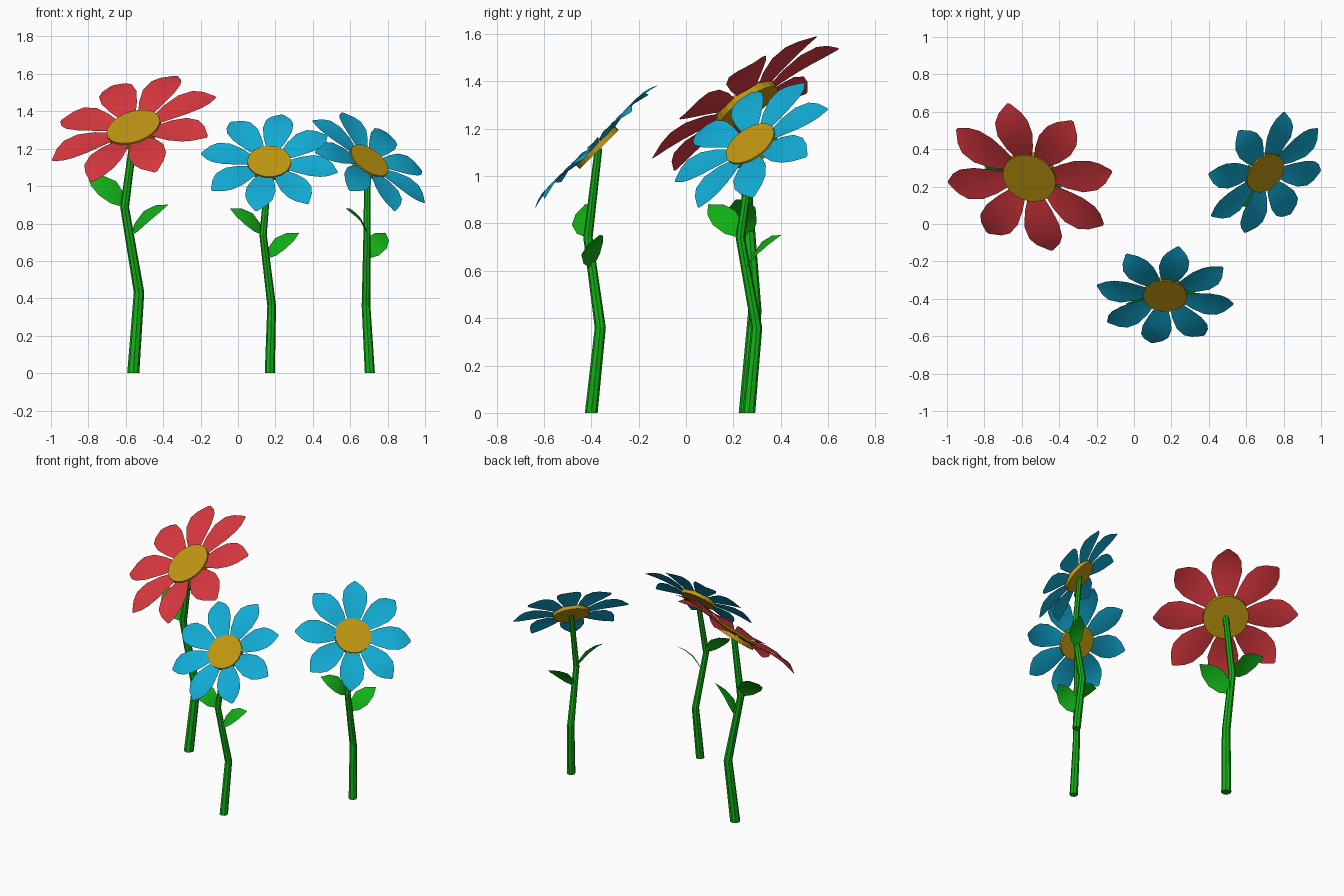
import bpy, bmesh, math
from mathutils import Vector, Matrix

if "Cube" in bpy.data.objects:
    bpy.data.objects.remove(bpy.data.objects["Cube"])


def material(name, rgb):
    m = bpy.data.materials.new(name)
    m.diffuse_color = (*rgb, 1)
    m.use_nodes = True
    m.node_tree.nodes["Principled BSDF"].inputs["Base Color"].default_value = m.diffuse_color
    return m


GREEN = material("leaf_green", (0.006, 0.43, 0.008))
YELLOW = material("centre_yellow", (0.53, 0.31, 0.006))
RED = material("petal_red", (0.69, 0.04, 0.05))
BLUE = material("petal_blue", (0.006, 0.41, 0.66))


def finish(name, bm, mat, smooth=False):
    bmesh.ops.recalc_face_normals(bm, faces=bm.faces)
    me = bpy.data.meshes.new(name)
    bm.to_mesh(me)
    bm.free()
    me.materials.append(mat)
    for p in me.polygons:
        p.use_smooth = smooth
    bpy.context.collection.objects.link(bpy.data.objects.new(name, me))


def bridge(bm, a, b, closed=False):
    n = len(a)
    for i in range(n if closed else n - 1):
        j = (i + 1) % n
        bm.faces.new((a[i], a[j], b[j], b[i]))


def tube(name, path, r0, r1, mat, sides=8):
    """Tapered, kinked stem with closed ends."""
    bm = bmesh.new()
    rings = []
    for i, p in enumerate(path):
        r = r0 + (r1 - r0) * i / (len(path) - 1)
        rings.append([bm.verts.new((p.x + r * math.cos(a), p.y + r * math.sin(a), p.z))
                      for a in (2 * math.pi * k / sides for k in range(sides))])
    for a, b in zip(rings, rings[1:]):
        bridge(bm, a, b, True)
    bm.faces.new(rings[0])
    bm.faces.new(rings[-1])
    finish(name, bm, mat)


def blade(bm, origin, along, side, up, profile, scale, cup):
    """Sheet with rows (distance, half width, lift), edges lifted by cup."""
    prev = None
    for d, w, h in profile:
        row = [bm.verts.new(origin + (along * d + side * (w * s)
                            + up * (h + cup * w * abs(s))) * scale) for s in (-1, 0, 1)]
        if prev:
            bridge(bm, prev, row)
        prev = row


PETAL = [(0.12, 0.042, 0.0), (0.20, 0.076, 0.014), (0.29, 0.100, 0.022),
         (0.37, 0.094, 0.020), (0.42, 0.065, 0.012), (0.47, 0.008, 0.0)]
LEAF = [(0.0, 0.008, 0.0), (0.22, 0.20, 0.08), (0.5, 0.27, 0.13),
        (0.78, 0.19, 0.09), (1.0, 0.01, 0.0)]


def flower(name, base, turn, size, centre, normal, first, petal_size, mat):
    base, centre = Vector(base), Vector(centre)
    rot = Matrix.Rotation(math.radians(turn), 3, 'Z')
    n = Vector(normal).normalized()
    u = Vector(first)
    u = (u - n * u.dot(n)).normalized()
    v = n.cross(u)

    def place(p):
        return base + rot @ Vector(p) * size

    # stem
    tube(name + "_stem",
         [base, place((0.010, 0.038, 0.36)), place((-0.036, -0.014, 0.74)), centre - n * 0.012],
         0.027 * size, 0.016 * size, GREEN)

    # two leaves
    bm = bmesh.new()
    for start, reach in (((-0.036, -0.014, 0.74), (-0.175, -0.012, 0.14)),
                         ((-0.020, 0.004, 0.61), (0.175, 0.03, 0.14))):
        d = Vector(reach)
        length = d.length * size
        d.normalize()
        w = Vector((0, -0.7, -0.7))
        w = (w - d * w.dot(d)).normalized()
        up = d.cross(w)
        if up.z < 0:
            up = -up
        blade(bm, place(start), rot @ d, rot @ w, rot @ up, LEAF, length, -0.1)
    finish(name + "_leaves", bm, GREEN, True)

    # ring of eight petals
    bm = bmesh.new()
    for k in range(8):
        a = k * math.pi / 4
        along = u * math.cos(a) + v * math.sin(a)
        blade(bm, centre, along, n.cross(along), n, PETAL, petal_size, 0.1)
    finish(name + "_petals", bm, mat, True)

    # disc centre
    bm = bmesh.new()
    r, rings = 0.148 * petal_size, []
    for h in (-0.022, 0.016):
        rings.append([bm.verts.new(centre + n * (h * petal_size)
                      + (u * math.cos(a) + v * math.sin(a)) * r)
                      for a in (2 * math.pi * k / 24 for k in range(24))])
    bridge(bm, *rings, True)
    for ring in rings:
        bm.faces.new(ring)
    finish(name + "_disc", bm, YELLOW)


flower("red_flower", (-0.56, 0.255, 0), -26, 1.2, (-0.556, 0.252, 1.306),
       (-0.27, -0.545, 0.793), (0.438, 0.03, 0.17), 1.0, RED)
flower("front_blue_flower", (0.17, -0.40, 0), 0, 1.0, (0.167, -0.378, 1.124),
       (0, -0.707, 0.707), (0.3665, -0.05, -0.051), 0.79, BLUE)
flower("right_blue_flower", (0.705, 0.265, 0), 46, 1.0, (0.698, 0.276, 1.13),
       (0.522, -0.495, 0.695), (0.30, 0.008, -0.22), 0.79, BLUE)
